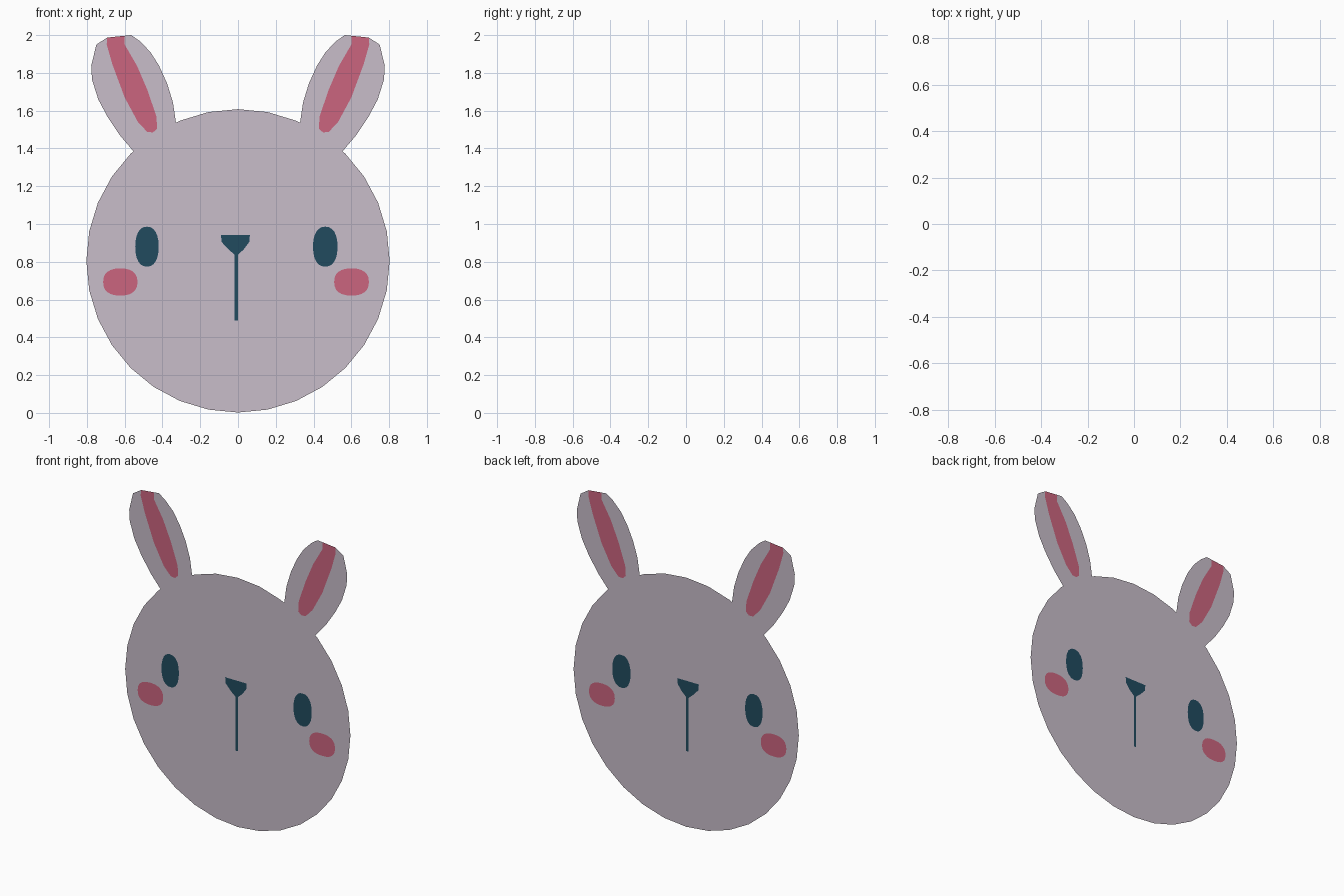
import bpy, math
from mathutils import Vector
from mathutils.geometry import delaunay_2d_cdt

if "Cube" in bpy.data.objects:
    bpy.data.objects.remove(bpy.data.objects["Cube"])


def material(name, rgb):
    lin = [(c / 255 / 12.92) if c / 255 <= 0.04045 else ((c / 255 + 0.055) / 1.055) ** 2.4 for c in rgb]
    m = bpy.data.materials.new(name)
    m.diffuse_color = (*lin, 1)
    m.use_nodes = True
    m.node_tree.nodes["Principled BSDF"].inputs["Base Color"].default_value = m.diffuse_color
    return m


MATS = [material("pale_mauve_fur", (200, 189, 202)),
        material("rose_pink", (203, 101, 127)),
        material("dark_teal", (33, 75, 95))]
FUR, PINK, TEAL = range(3)


def oval(cx, cz, rx, rz, n=32, power=2.0):
    """Ring of points; power above 2 gives a squarer oval."""
    pts = []
    for i in range(n):
        a = math.pi / 2 + 2 * math.pi * i / n
        c, s = math.cos(a), math.sin(a)
        pts.append((cx + rx * math.copysign(abs(c) ** (2 / power), c),
                    cz + rz * math.copysign(abs(s) ** (2 / power), s)))
    return pts


def ccw(pts):
    area = sum(a[0] * b[1] - b[0] * a[1] for a, b in zip(pts, pts[1:] + pts[:1]))
    return pts if area > 0 else pts[::-1]


def sheet(name, outline, patches, y):
    """Flat sheet facing -y, with coloured patches cut into its faces."""
    coords, loops = [], []
    for ring in [outline] + [p for p, _ in patches]:
        start = len(coords)
        coords += [Vector(p) for p in ccw(ring)]
        loops.append(list(range(start, len(coords))))
    verts, _, faces, _, _, origins = delaunay_2d_cdt(coords, [], loops, 1, 1e-5)
    kept, colours = [], []
    for f, src in zip(faces, origins):
        if 0 in src:                      # drop patch parts outside the outline
            kept.append(list(f))
            top = max(src)
            colours.append(patches[top - 1][1] if top else FUR)
    me = bpy.data.meshes.new(name)
    me.from_pydata([(v.x, y, v.y) for v in verts], [], kept)
    for m in MATS:
        me.materials.append(m)
    for p, c in zip(me.polygons, colours):
        p.material_index = c
    me.update()
    ob = bpy.data.objects.new(name, me)
    bpy.context.collection.objects.link(ob)
    return ob


# Head disc with eyes, cheeks, nose and mouth line
nose = [(-0.09, 0.943), (0.063, 0.943), (0.06, 0.905), (0.03, 0.865), (0.0, 0.838),
        (0.0, 0.49), (-0.018, 0.49), (-0.018, 0.838), (-0.05, 0.865), (-0.087, 0.905)]
sheet("head", oval(0, 0.805, 0.803, 0.803), [
    (oval(-0.482, 0.88, 0.062, 0.106, 24, 2.3), TEAL),
    (oval(0.462, 0.88, 0.065, 0.106, 24, 2.3), TEAL),
    (oval(-0.623, 0.693, 0.091, 0.072, 24, 2.4), PINK),
    (oval(0.601, 0.693, 0.092, 0.072, 24, 2.4), PINK),
    (nose, TEAL)], -0.002)

# Ears just behind the head, with pink inner stripe
ear = [(0.323, 1.51), (0.33, 1.545), (0.344, 1.642), (0.375, 1.743), (0.418, 1.838),
       (0.465, 1.912), (0.523, 1.971), (0.566, 2.0), (0.692, 1.987), (0.75, 1.95),
       (0.777, 1.838), (0.773, 1.765), (0.74, 1.66), (0.692, 1.57), (0.624, 1.468),
       (0.528, 1.355)]
inner = [(0.693, 2.02), (0.60, 2.02), (0.60, 1.95), (0.535, 1.838), (0.48, 1.71),
         (0.432, 1.57), (0.428, 1.505), (0.45, 1.485), (0.48, 1.487), (0.53, 1.54),
         (0.6, 1.67), (0.665, 1.845), (0.695, 1.95)]
for side, s in (("right", 1), ("left", -1)):
    sheet(side + "_ear", [(s * x, z) for x, z in ear],
          [([(s * x, z) for x, z in inner], PINK)], 0.002)
